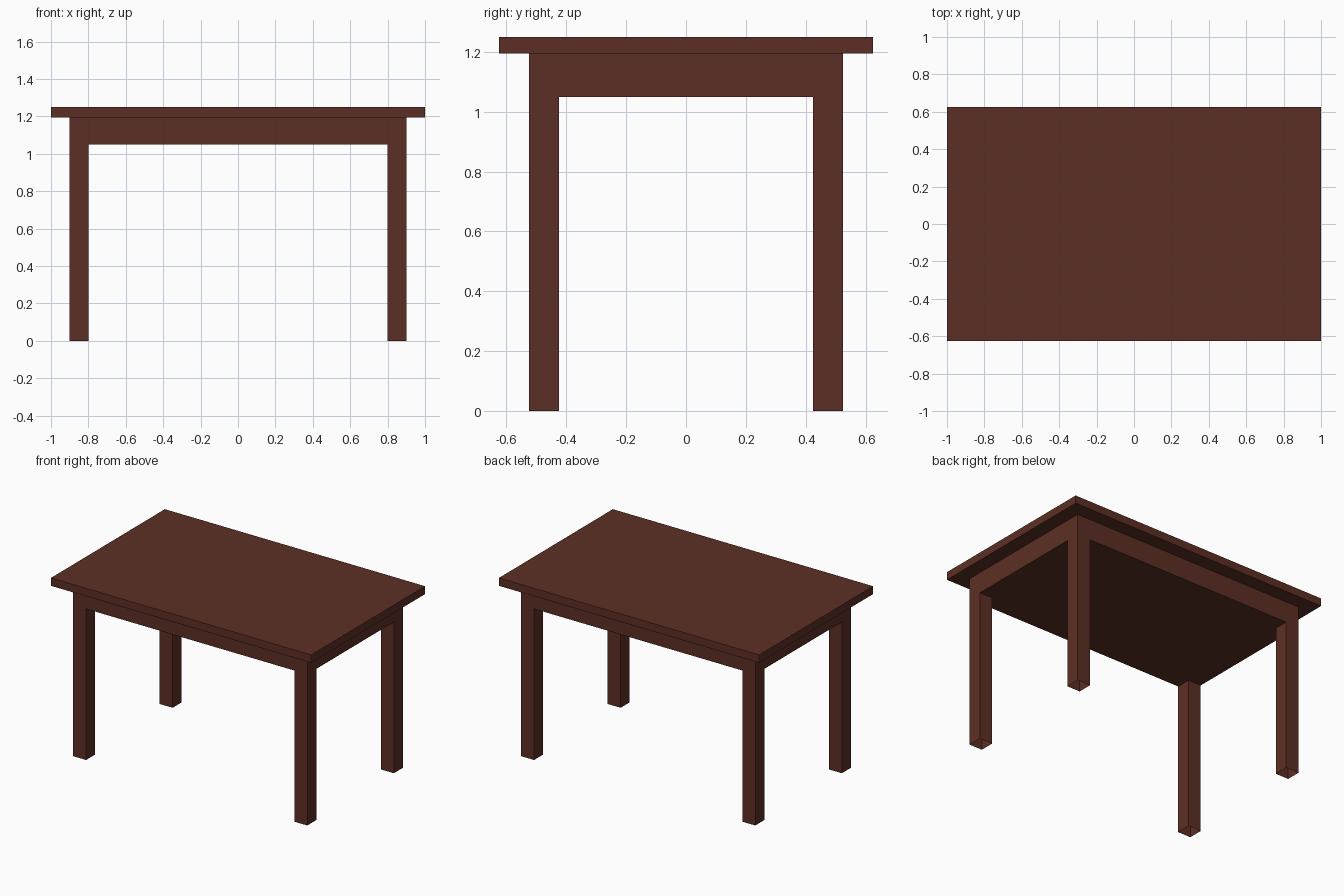
import bpy
import bmesh
from mathutils import Vector

if "Cube" in bpy.data.objects:
    bpy.data.objects.remove(bpy.data.objects["Cube"])

wood = bpy.data.materials.new("dark_wood")
wood.diffuse_color = (0.107, 0.028, 0.018, 1)
wood.use_nodes = True
wood.node_tree.nodes["Principled BSDF"].inputs["Base Color"].default_value = wood.diffuse_color

TOP_Z, SLAB_Z, APRON_Z = 1.25, 1.195, 1.05
LEG = 0.1
OUT_X, OUT_Y = 0.9, 0.525


def finish(bm, name):
    bmesh.ops.recalc_face_normals(bm, faces=bm.faces)
    mesh = bpy.data.meshes.new(name)
    bm.to_mesh(mesh)
    bm.free()
    mesh.materials.append(wood)
    obj = bpy.data.objects.new(name, mesh)
    bpy.context.collection.objects.link(obj)
    return obj


# Table top slab
bm = bmesh.new()
bmesh.ops.create_cube(bm, size=1)
bmesh.ops.scale(bm, vec=(2, 1.25, TOP_Z - SLAB_Z), verts=bm.verts)
bmesh.ops.translate(bm, vec=(0, 0, (TOP_Z + SLAB_Z) / 2), verts=bm.verts)
finish(bm, "table_top")

# Underside panel: 3 x 3 grid whose corner cells are the leg sections
bm = bmesh.new()
bmesh.ops.create_grid(bm, x_segments=3, y_segments=3, size=1)
for v in bm.verts:
    inset_x = 0 if abs(v.co.x) > 0.9 else LEG
    inset_y = 0 if abs(v.co.y) > 0.9 else LEG
    sx = 1 if v.co.x > 0 else -1
    sy = 1 if v.co.y > 0 else -1
    v.co = Vector((sx * (OUT_X - inset_x), sy * (OUT_Y - inset_y), APRON_Z))
rim = [e for e in bm.edges if e.is_boundary]
corners = []
for f in bm.faces:
    c = f.calc_center_median()
    if abs(c.x) > OUT_X - LEG and abs(c.y) > OUT_Y - LEG:
        corners.append(f)

# Apron walls rise from the rim to the slab
walls = bmesh.ops.extrude_edge_only(bm, edges=rim)["geom"]
for v in walls:
    if isinstance(v, bmesh.types.BMVert):
        v.co.z = SLAB_Z

# Legs drop from the corners, hollow and open at the floor
feet = bmesh.ops.extrude_discrete_faces(bm, faces=corners)["faces"]
for f in feet:
    for v in f.verts:
        v.co.z = 0
bmesh.ops.delete(bm, geom=feet, context='FACES_ONLY')
finish(bm, "apron_and_legs")
